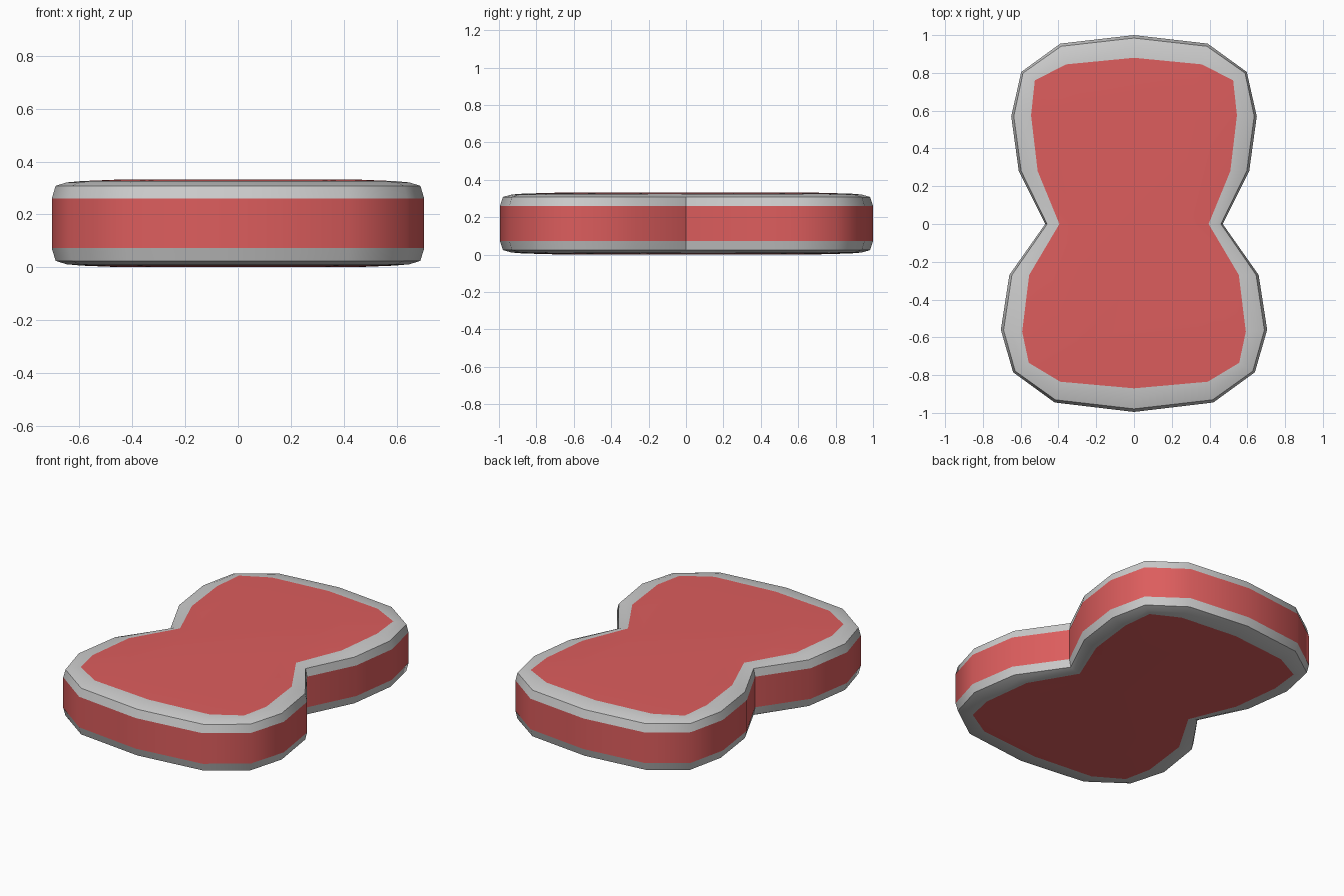
import bpy, math

if "Cube" in bpy.data.objects:
    bpy.data.objects.remove(bpy.data.objects["Cube"])

# Right half of the outer outline and of the inset face outline, back to front
OUTER = [(0, 1.0), (.39, .955), (.597, .805), (.65, .57), (.61, .28), (.47, 0),
         (.66, -.27), (.705, -.56), (.64, -.785), (.42, -.945), (0, -.995)]
INNER = [(0, .88), (.36, .845), (.525, .76), (.545, .575), (.51, .28), (.395, 0),
         (.555, -.27), (.592, -.57), (.557, -.735), (.39, -.835), (0, -.87)]
HEIGHT = 0.332

red = bpy.data.materials.new("red")
red.diffuse_color = (0.72, 0.11, 0.11, 1)
red.use_nodes = True
red.node_tree.nodes["Principled BSDF"].inputs["Base Color"].default_value = red.diffuse_color


def ring(t, z, scale=1):
    """Closed outline blended from outer (t=0) to inner (t=1), mirrored in x."""
    half = [((a + (c - a) * t) * scale, (b + (d - b) * t) * scale, z)
            for (a, b), (c, d) in zip(OUTER, INNER)]
    return half + [(-x, y, z) for x, y, z in half[-2:0:-1]]


def loft(name, rings, mat=None, cap_top=False, cap_bottom=False):
    """Skin a stack of rings ordered from low to high."""
    n = len(rings[0])
    verts = [v for r in rings for v in r]
    faces = []
    for k in range(len(rings) - 1):
        for i in range(n):
            j = (i + 1) % n
            faces.append((k*n + j, k*n + i, (k+1)*n + i, (k+1)*n + j))
    if cap_top:
        faces.append(tuple(reversed(range(len(verts) - n, len(verts)))))
    if cap_bottom:
        faces.append(tuple(range(n)))
    mesh = bpy.data.meshes.new(name)
    mesh.from_pydata(verts, [], faces)
    obj = bpy.data.objects.new(name, mesh)
    bpy.context.collection.objects.link(obj)
    if mat:
        mesh.materials.append(mat)
    bpy.ops.object.select_all(action='DESELECT')
    obj.select_set(True)
    bpy.context.view_layer.objects.active = obj
    bpy.ops.object.shade_smooth_by_angle(angle=math.radians(50))


# Rounded trim section and slightly crowned face section: (blend, height, scale)
TRIM = [(0, .26, 1), (.13, .308, 1), (.5, .321, 1), (1, .326, 1)]
FACE = [(1, .326, 1), (1, HEIGHT, .75)]


def rings_up(section):
    return [ring(t, z, s) for t, z, s in section]


def rings_down(section):
    return [ring(t, HEIGHT - z, s) for t, z, s in reversed(section)]


# Side band
loft("side_band", [ring(0, HEIGHT - .26), ring(0, .26)], red)
# Rounded grey edges
loft("upper_trim", rings_up(TRIM))
loft("lower_trim", rings_down(TRIM))
# Red faces
loft("top_face", rings_up(FACE), red, cap_top=True)
loft("bottom_face", rings_down(FACE), red, cap_bottom=True)
